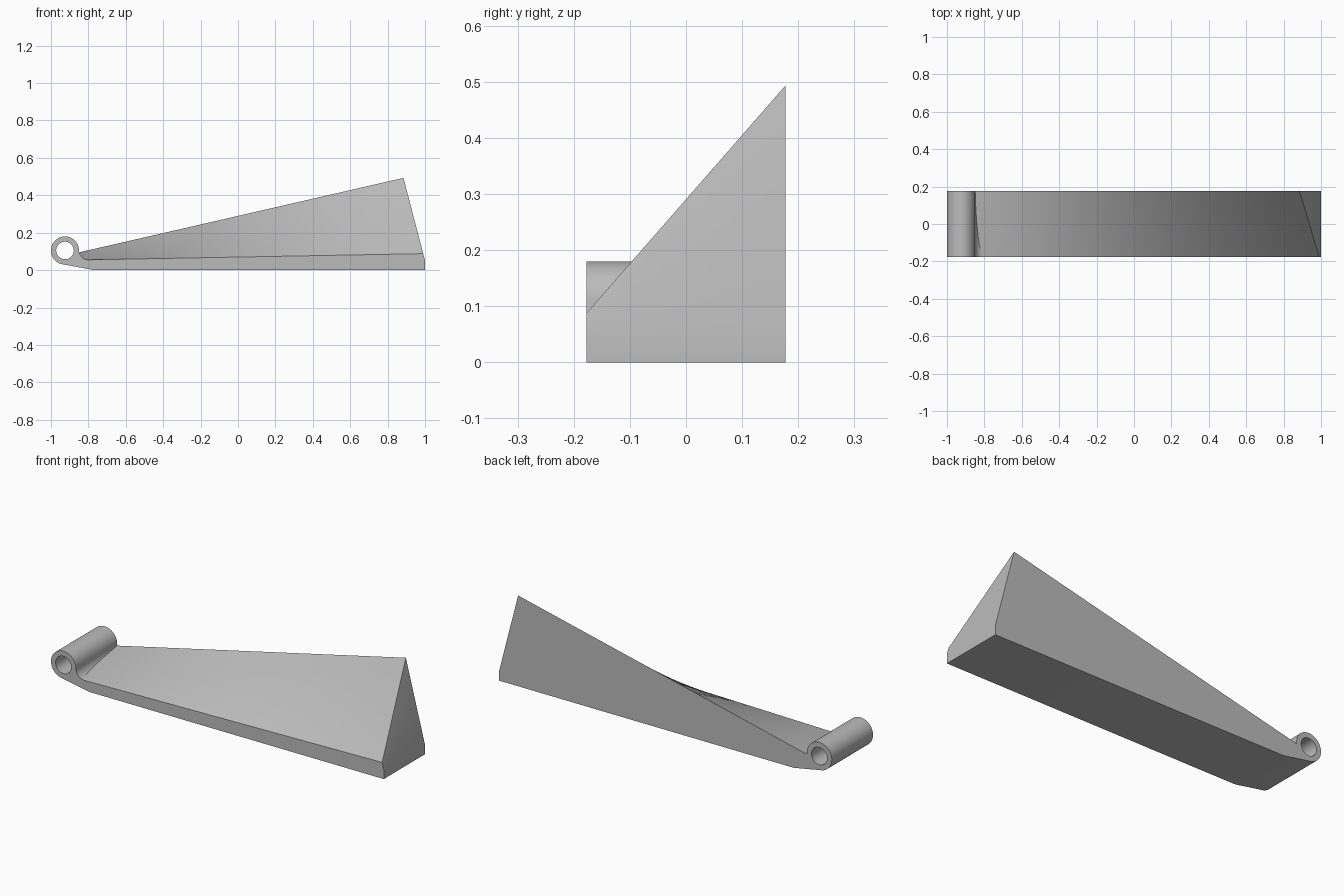
import bpy, bmesh
from math import sin, cos, asin, pi, radians, sqrt

cube = bpy.data.objects.get("Cube")
if cube:
    bpy.data.objects.remove(cube, do_unlink=True)

HALF = 0.177                        # half width along y
KX, KZ, KR = -0.925, 0.105, 0.075   # hinge barrel
FX, FR = -0.80, 0.05                # fillet beside the barrel
HOLE = 0.047


def material(name, rgb):
    mat = bpy.data.materials.new(name)
    mat.use_nodes = True
    mat.diffuse_color = (*rgb, 1)
    mat.node_tree.nodes["Principled BSDF"].inputs["Base Color"].default_value = (*rgb, 1)
    return mat


def arc(cx, cz, r, a0, a1, n):
    return [(cx + r * cos(a0 + (a1 - a0) * i / n),
             cz + r * sin(a0 + (a1 - a0) * i / n)) for i in range(n + 1)]


def section(t):
    """Outline at depth t: 0 is the front face, 1 the back face."""
    end_z = 0.088 + 0.405 * t
    end_x = 1 - 0.26 * (end_z - 0.05)
    drop = 0.05 - 0.04 * t
    stop = pi + asin(min(1, drop / FR))
    barrel = arc(KX, KZ, KR, radians(260), 0, 40)
    fillet = arc(FX, KZ, FR, pi, stop, 8)[1:]
    x0, z0 = fillet[-1]
    slope = [(x0 + (end_x - x0) * i / 12, z0 + (end_z - z0) * i / 12) for i in range(1, 13)]
    return barrel + fillet + slope + [(1, 0.05), (1, 0), (-0.77, 0)]


# Wedge arm and barrel, lofted from front to back
steps = 24
bm = bmesh.new()
rings = []
for s in range(steps + 1):
    t = (s / steps) ** 2
    rings.append([bm.verts.new((x, -HALF + 2 * HALF * t, z)) for x, z in section(t)])
count = len(rings[0])
for a, b in zip(rings, rings[1:]):
    for i in range(count):
        j = (i + 1) % count
        bm.faces.new((a[i], a[j], b[j], b[i]))
bm.faces.new(rings[0][::-1])
bm.faces.new(rings[-1])
bmesh.ops.recalc_face_normals(bm, faces=bm.faces)
mesh = bpy.data.meshes.new("hinged_wedge")
bm.to_mesh(mesh)
bm.free()
wedge = bpy.data.objects.new("hinged_wedge", mesh)
bpy.context.collection.objects.link(wedge)
mesh.materials.append(material("plain grey", (0.5, 0.5, 0.5)))

# Pin hole through the barrel
bpy.ops.mesh.primitive_cylinder_add(vertices=48, radius=HOLE, depth=1,
                                    location=(KX, 0, KZ), rotation=(pi / 2, 0, 0))
cutter = bpy.context.object
cutter.name = "pin_hole_cutter"
cutter.hide_render = True
cut = wedge.modifiers.new("pin_hole", 'BOOLEAN')
cut.object = cutter
cut.operation = 'DIFFERENCE'
cut.solver = 'EXACT'

bpy.ops.object.select_all(action='DESELECT')
wedge.select_set(True)
bpy.context.view_layer.objects.active = wedge
bpy.ops.object.modifier_apply(modifier=cut.name)
bpy.data.objects.remove(cutter, do_unlink=True)
bpy.ops.object.shade_smooth_by_angle(angle=radians(25))
